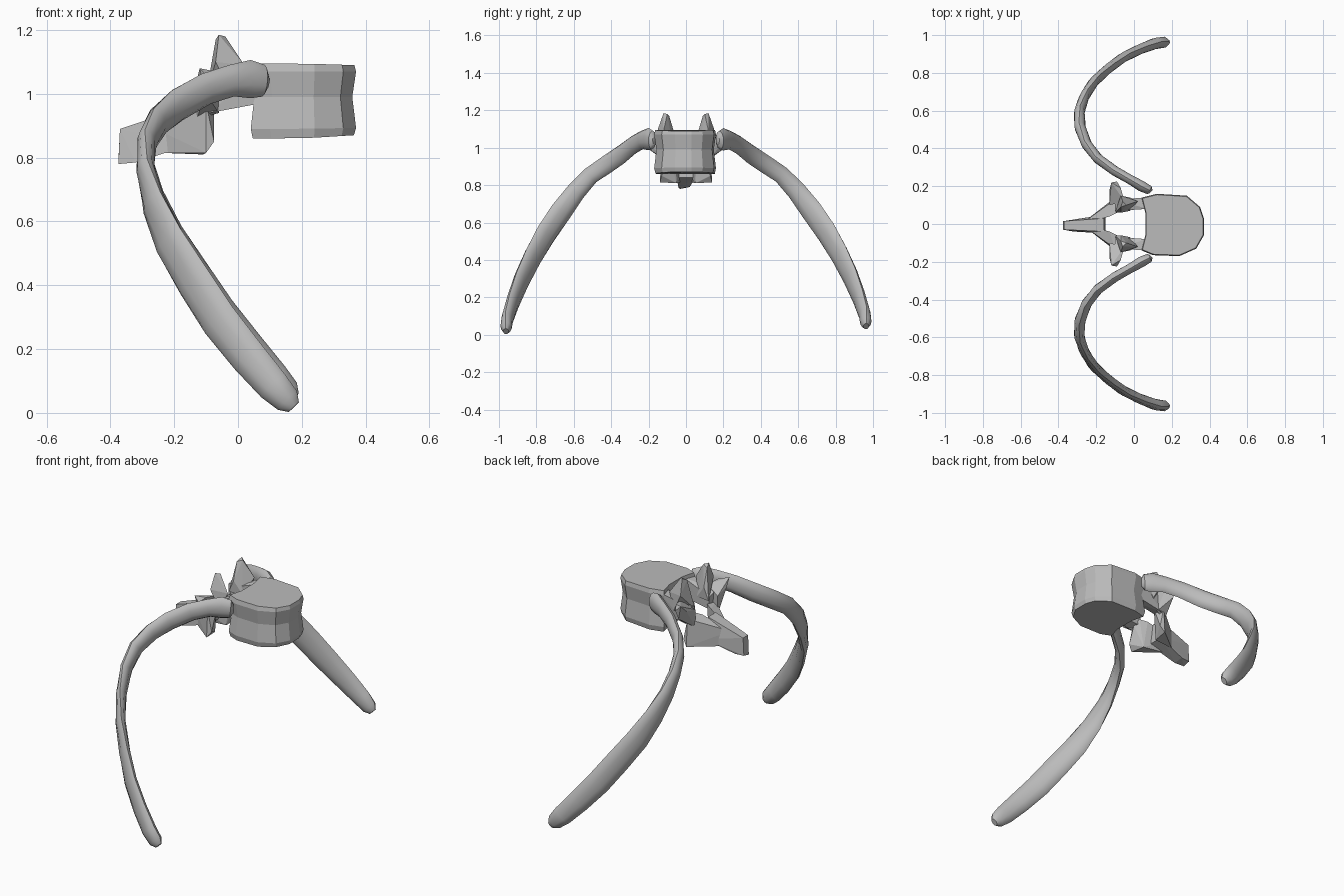
import bpy, bmesh, math
from mathutils import Vector

old = bpy.data.objects.get("Cube")
if old:
    bpy.data.objects.remove(old, do_unlink=True)

bone = bpy.data.materials.new("bone grey")
bone.use_nodes = True
bone.diffuse_color = (0.5, 0.5, 0.5, 1)
bone.node_tree.nodes["Principled BSDF"].inputs["Base Color"].default_value = (0.5, 0.5, 0.5, 1)


def finish(name, bm, smooth=False):
    """Turn a bmesh into a named object with the bone material."""
    bmesh.ops.recalc_face_normals(bm, faces=bm.faces)
    mesh = bpy.data.meshes.new(name)
    bm.to_mesh(mesh)
    bm.free()
    mesh.materials.append(bone)
    obj = bpy.data.objects.new(name, mesh)
    bpy.context.scene.collection.objects.link(obj)
    if smooth:
        bpy.ops.object.select_all(action="DESELECT")
        obj.select_set(True)
        bpy.context.view_layer.objects.active = obj
        bpy.ops.object.shade_smooth_by_angle(angle=math.radians(40))
    return obj


def skin(bm, rings):
    """Bridge equal rings of points and cap both ends."""
    loops = [[bm.verts.new(p) for p in ring] for ring in rings]
    count = len(loops[0])
    for a, b in zip(loops, loops[1:]):
        for i in range(count):
            j = (i + 1) % count
            bm.faces.new((a[i], a[j], b[j], b[i]))
    bm.faces.new(loops[0])
    bm.faces.new(loops[-1])


def chunk(name, points, side=1):
    """Faceted convex lump around a few corner points."""
    bm = bmesh.new()
    for x, y, z in points:
        bm.verts.new((x, y * side, z))
    result = bmesh.ops.convex_hull(bm, input=bm.verts)
    loose = [v for v in result["geom_interior"] if isinstance(v, bmesh.types.BMVert)]
    bmesh.ops.delete(bm, geom=loose, context="VERTS")
    return finish(name, bm)


def rib(name, path, side, drop):
    """Flattened tube whose broad face follows the wall of the chest."""
    spots = [Vector((x, y * side, z - drop * (1 - z))) for x, y, z, _, _ in path]
    rings = []
    for i, p in enumerate(spots):
        along = (spots[min(i + 1, len(spots) - 1)] - spots[max(i - 1, 0)]).normalized()
        thin = Vector((0, 0, 1)).cross(along).normalized()
        broad = along.cross(thin)
        wide, thick = path[i][3:]
        rings.append([p + broad * wide * math.cos(a) + thin * thick * math.sin(a)
                      for a in (math.tau * k / 10 for k in range(10))])
    bm = bmesh.new()
    skin(bm, rings)
    return finish(name, bm, smooth=True)


# Vertebral body: stacked outlines, pinched at the waist
outline = [(.06, .06), (.04, .14), (.12, .16), (.28, .15), (.35, .09), (.37, .03),
           (.37, -.06), (.33, -.13), (.24, -.17), (.1, -.165), (.04, -.14), (.06, -.06)]
body = bmesh.new()
rings = []
for z, scale, tilt in ((.86, .96, .06), (.89, 1, .02), (.99, .93, 0), (1.07, 1, 0), (1.095, .97, -.03)):
    rings.append([(.2 + (x - .2) * scale, y * scale, z + tilt * max(x - .2, 0)) for x, y in outline])
skin(body, rings)
finish("vertebral_body", body)

# Spinous process: ridged wedge ending in a blunt tip
chunk("spinous_process", [
    (-.37, .015, .89), (-.37, -.03, .89), (-.375, .015, .79), (-.375, -.03, .78),
    (-.31, -.01, .905), (-.32, .02, .79), (-.32, -.04, .785),
    (-.16, .03, .96), (-.16, -.04, .96), (-.15, .05, .84), (-.15, -.05, .84)])

# Rib path from head to tip: x, y, z, half breadth, half thickness
rib_path = [
    (.09, .17, 1.04, .025, .012), (.08, .18, 1.04, .05, .025), (.04, .2, 1.045, .06, .03),
    (-.02, .235, 1.04, .05, .026), (-.1, .28, 1.015, .05, .027), (-.19, .345, .965, .052, .027),
    (-.25, .42, .915, .05, .028), (-.285, .51, .855, .047, .03), (-.29, .59, .77, .052, .028),
    (-.265, .67, .665, .062, .026), (-.215, .75, .55, .067, .026), (-.14, .82, .43, .067, .026),
    (-.06, .88, .31, .065, .026), (.03, .925, .2, .06, .027), (.11, .955, .11, .053, .03),
    (.155, .962, .065, .042, .03), (.175, .963, .045, .022, .015)]

# Paired parts
for label, side in (("left", 1), ("right", -1)):
    rib(label + "_rib", rib_path, -side, .028 if side > 0 else 0)
    chunk(label + "_lamina", [
        (-.28, 0, .9), (-.24, .03, .815), (-.11, .05, .81), (-.1, .14, .815),
        (-.075, .13, .85), (-.075, .09, .95), (-.09, .06, .98), (-.13, .04, .97), (-.1, .13, .97)], -side)
    chunk(label + "_pedicle", [
        (.07, .14, 1.08), (.07, .08, 1.08), (.07, .13, .97), (.07, .08, .97),
        (-.1, .13, 1.04), (-.1, .07, 1.02), (-.09, .13, .94), (-.09, .07, .95)], -side)
    chunk(label + "_articular_process", [
        (-.06, .12, 1.185), (-.04, .1, 1.18), (-.07, .09, 1.17), (.02, .12, 1.09),
        (-.07, .06, 1.07), (-.07, .15, 1.1), (-.1, .06, 1), (-.02, .14, 1), (-.02, .07, 1)], -side)
    chunk(label + "_transverse_process", [
        (-.12, .22, 1.08), (-.09, .225, 1.05), (-.07, .19, 1.07), (-.13, .18, 1.04),
        (-.1, .21, 1), (-.13, .1, 1.02), (-.05, .12, 1.06), (-.13, .1, .92), (-.06, .12, .94)], -side)
